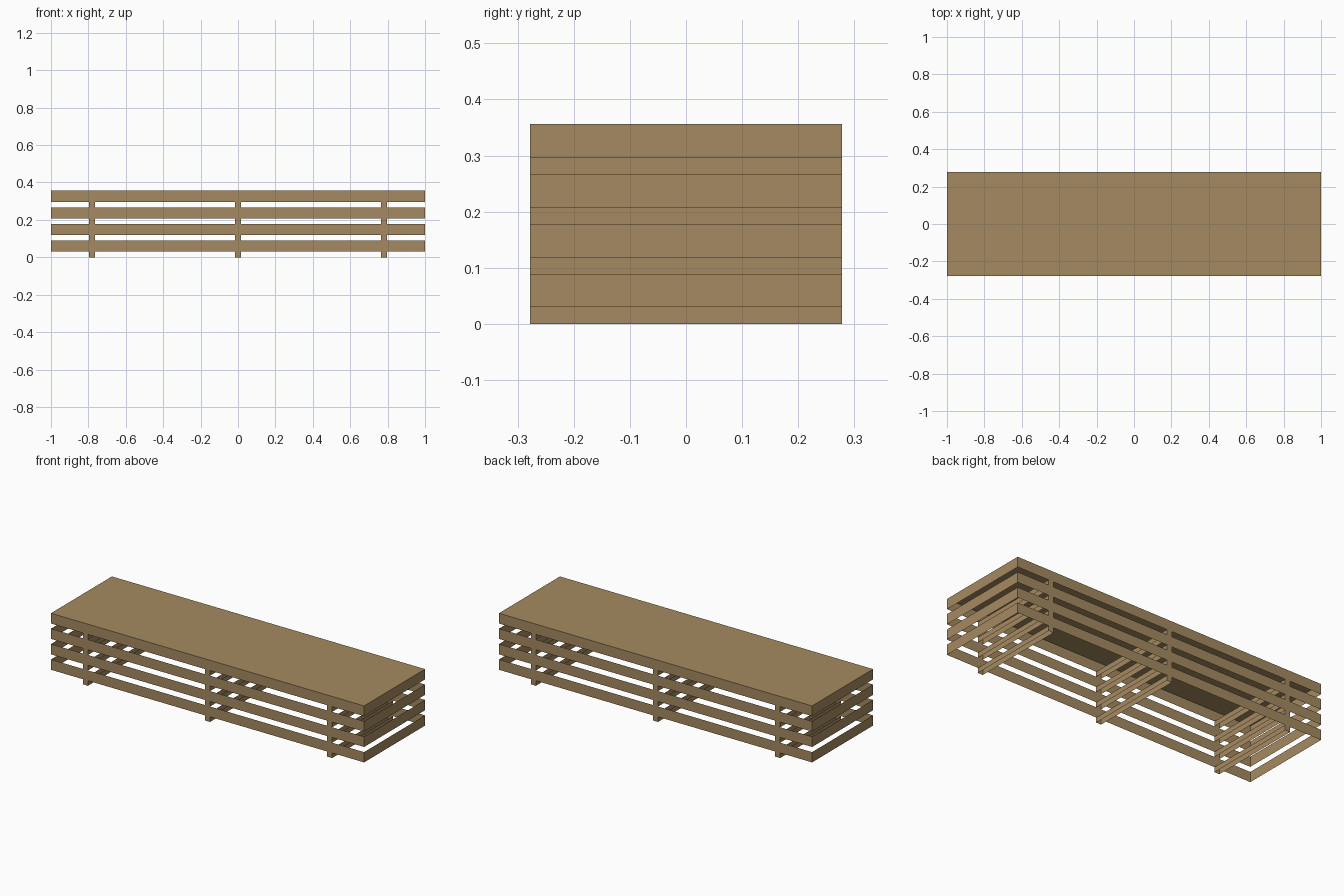
import bpy, bmesh

if "Cube" in bpy.data.objects:
    bpy.data.objects.remove(bpy.data.objects["Cube"])

wood = bpy.data.materials.new("weathered wood")
wood.diffuse_color = (0.376, 0.254, 0.119, 1)
wood.use_nodes = True
wood.node_tree.nodes["Principled BSDF"].inputs["Base Color"].default_value = wood.diffuse_color

HALF_Y = 0.278
BOARD_H, GAP = 0.0593, 0.0297


def shell(name, x, half_x, z0, z1, top=False):
    """Open box of four thin walls, optionally with a top face."""
    bm = bmesh.new()
    bmesh.ops.create_cube(bm, size=1)
    for v in bm.verts:
        v.co = (v.co.x * 2 * half_x + x, v.co.y * 2 * HALF_Y,
                z1 if v.co.z > 0 else z0)
    bm.normal_update()
    drop = [f for f in bm.faces
            if f.normal.z < -0.5 or (f.normal.z > 0.5 and not top)]
    bmesh.ops.delete(bm, geom=drop, context='FACES_ONLY')
    mesh = bpy.data.meshes.new(name)
    bm.to_mesh(mesh)
    bm.free()
    mesh.materials.append(wood)
    ob = bpy.data.objects.new(name, mesh)
    bpy.context.collection.objects.link(ob)


# Four layers, each a row of spacers under a hollow board layer
for i in range(4):
    z = i * (BOARD_H + GAP)
    for j, x in enumerate((-0.78, 0, 0.78)):
        shell(f"spacer_{i + 1}_{j + 1}", x, 0.016, z, z + GAP)
    # Only the uppermost layer is closed on top
    shell(f"board_layer_{i + 1}", 0, 1.0, z + GAP, z + GAP + BOARD_H, top=(i == 3))
